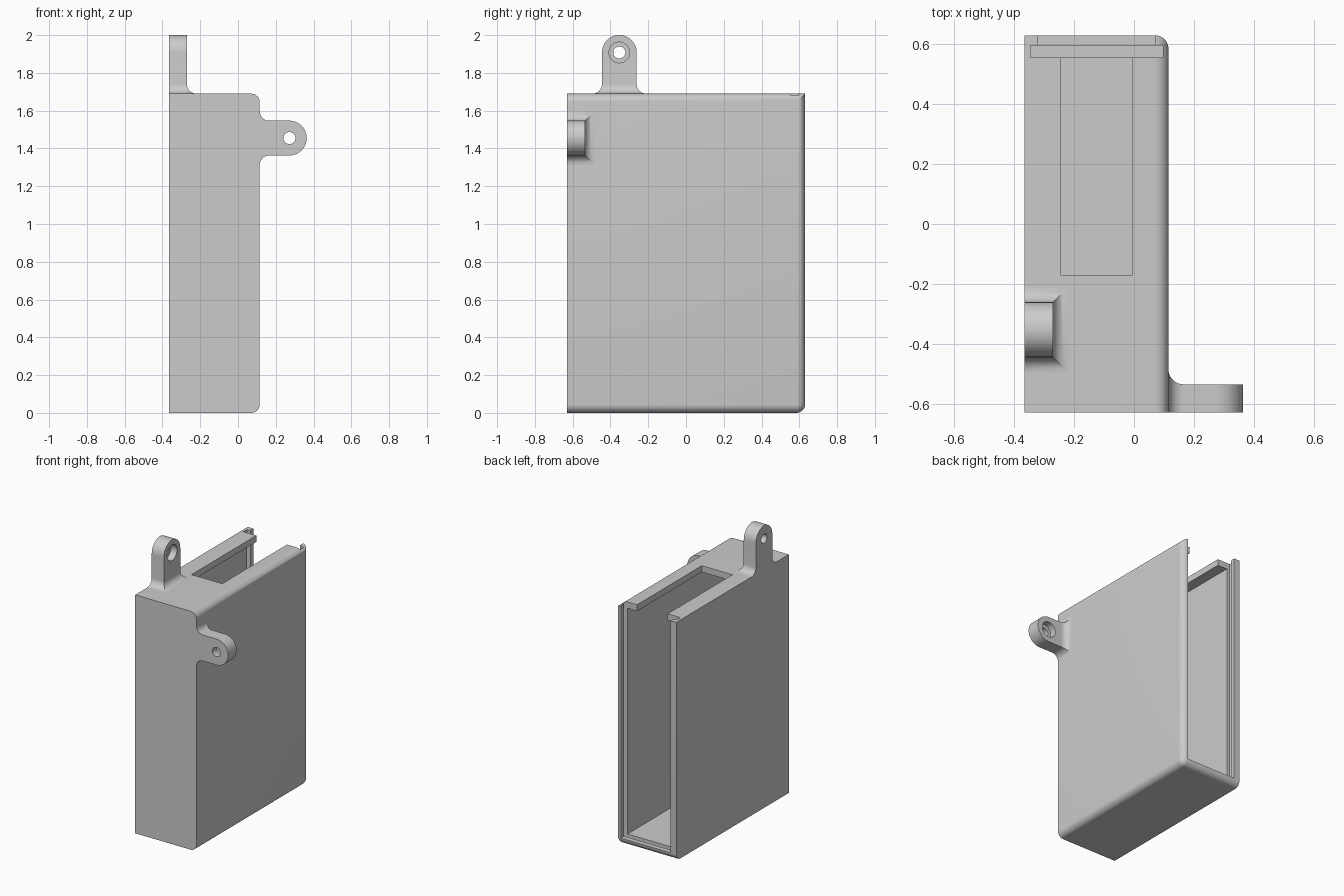
import bpy, bmesh, math
from mathutils import Matrix, Vector

default = bpy.data.objects.get("Cube")
if default:
    bpy.data.objects.remove(default, do_unlink=True)

# One plain grey plastic
grey = bpy.data.materials.new("grey_plastic")
grey.use_nodes = True
grey.diffuse_color = (0.6, 0.6, 0.6, 1)
grey.node_tree.nodes["Principled BSDF"].inputs["Base Color"].default_value = (0.6, 0.6, 0.6, 1)

LEFT, RIGHT, FRONT, BACK, TOP = -0.365, 0.115, -0.63, 0.63, 1.69
WALL, ROUND = 0.045, 0.045
TAB_R, TAB_T, FILLET = 0.092, 0.095, 0.05


def add_object(name, bm):
    bmesh.ops.recalc_face_normals(bm, faces=bm.faces)
    mesh = bpy.data.meshes.new(name)
    bm.to_mesh(mesh)
    bm.free()
    mesh.materials.append(grey)
    obj = bpy.data.objects.new(name, mesh)
    bpy.context.collection.objects.link(obj)
    return obj


def box_bmesh(low, high):
    low, high = Vector(low), Vector(high)
    bm = bmesh.new()
    bmesh.ops.create_cube(bm, size=1)
    for v in bm.verts:
        v.co = (low + high) / 2 + v.co * (high - low)
    return bm


def activate(obj):
    bpy.ops.object.select_all(action='DESELECT')
    obj.select_set(True)
    bpy.context.view_layer.objects.active = obj


def cut(obj, cutter):
    mod = obj.modifiers.new("cut", 'BOOLEAN')
    mod.operation, mod.solver, mod.object = 'DIFFERENCE', 'EXACT', cutter
    activate(obj)
    bpy.ops.object.modifier_apply(modifier=mod.name)
    bpy.data.objects.remove(cutter, do_unlink=True)


def finish(obj):
    activate(obj)
    bpy.ops.object.shade_smooth_by_angle(angle=math.radians(30))


# Case shell: sharp front and left side, other chosen edges rounded
bm = box_bmesh((LEFT, FRONT, 0), (RIGHT, BACK, TOP))


def is_rounded(edge):
    m = (edge.verts[0].co + edge.verts[1].co) / 2
    right, back = m.x > RIGHT - 0.01, m.y > BACK - 0.01
    top, bottom = m.z > TOP - 0.01, m.z < 0.01
    return (right and (top or bottom or back)) or (back and bottom)


bmesh.ops.bevel(bm, geom=[e for e in bm.edges if is_rounded(e)], offset=ROUND,
                segments=8, profile=0.5, affect='EDGES')
case = add_object("case_shell", bm)

# Hollow, open back, lid groove and window in the top wall
inner_l, inner_r = LEFT + WALL, RIGHT - WALL
cutters = {
    "cavity": ((inner_l, FRONT + WALL, WALL), (inner_r, 0.575, TOP - WALL)),
    "back_opening": ((inner_l, 0.575, WALL), (inner_r, 0.8, 1.8)),
    "lid_groove": ((-0.345, 0.555, 0.02), (0.097, 0.595, 1.8)),
    "top_window": ((-0.245, -0.17, 1.6), (-0.005, 0.58, 1.8)),
}
for name, (low, high) in cutters.items():
    cut(case, add_object(name, box_bmesh(low, high)))
finish(case)


def mounting_tab(name, reach, place):
    """Rounded tab in local axes: x outwards, y across, z through its thickness."""
    sections = []
    for i in range(9):
        a = math.pi / 2 * i / 8
        flare = FILLET * (1 - math.sin(a))
        sections.append((FILLET * (1 - math.cos(a)), TAB_R + flare, TAB_T + flare))
    for i in range(17):
        a = math.pi / 2 * i / 16
        sections.append((reach + TAB_R * math.sin(a), max(TAB_R * math.cos(a), 0.002), TAB_T))
    bm = bmesh.new()
    rings = [[bm.verts.new(p) for p in ((u, -w, 0), (u, w, 0), (u, w, t), (u, -w, t))]
             for u, w, t in sections]
    for r, s in zip(rings, rings[1:]):
        for k in range(4):
            bm.faces.new((r[k], r[k - 1], s[k - 1], s[k]))
    bm.faces.new(rings[0])
    bm.faces.new(rings[-1])
    tab = add_object(name, bm)
    # Screw hole with a wider counterbore on the inner side
    for radius, z_low in ((0.032, -0.1), (0.055, TAB_T / 2)):
        hole = bmesh.new()
        bmesh.ops.create_cone(hole, cap_ends=True, segments=32, radius1=radius, radius2=radius,
                              depth=0.3, matrix=Matrix.Translation((reach, 0, z_low + 0.15)))
        cut(tab, add_object("hole_cutter", hole))
    tab.data.transform(place)
    finish(tab)


# Columns: outward, across, thickness directions, then position
def frame(out, across, through, origin):
    m = Matrix((out, across, through)).transposed().to_4x4()
    m.translation = origin
    return m


mounting_tab("top_tab", 1.908 - TOP,
             frame((0, 0, 1), (0, 1, 0), (1, 0, 0), (LEFT, -0.353, TOP)))
mounting_tab("side_tab", 0.272 - RIGHT,
             frame((1, 0, 0), (0, 0, 1), (0, 1, 0), (RIGHT, FRONT, 1.455)))

# Both frames swap handedness, so restore outward normals
for name in ("top_tab", "side_tab"):
    bm = bmesh.new()
    mesh = bpy.data.objects[name].data
    bm.from_mesh(mesh)
    bmesh.ops.recalc_face_normals(bm, faces=bm.faces)
    bm.to_mesh(mesh)
    bm.free()
